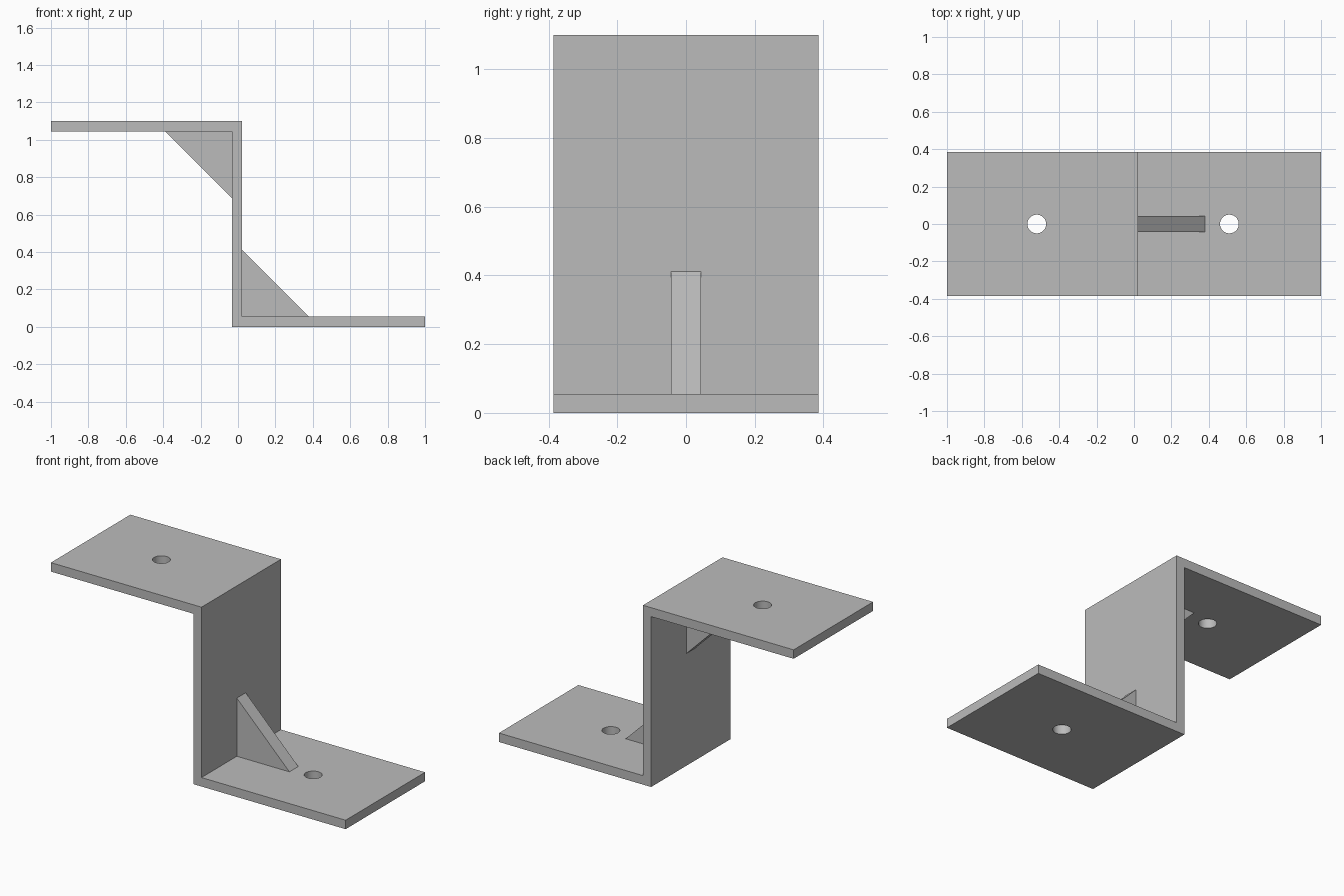
import bpy
import bmesh
from mathutils import Vector

cube = bpy.data.objects.get("Cube")
if cube:
    bpy.data.objects.remove(cube, do_unlink=True)

HALF_DEPTH = 0.385
GUSSET_HALF = 0.043
T = 0.055            # sheet thickness
H = 1.10             # overall height
WEB_L, WEB_R = -0.033, 0.022

steel = bpy.data.materials.new("plain_grey")
steel.use_nodes = True
grey = (0.5, 0.5, 0.5, 1)
steel.diffuse_color = grey
steel.node_tree.nodes["Principled BSDF"].inputs["Base Color"].default_value = grey


def extrude_profile(name, points, half):
    """Extrude an x-z outline symmetrically along y."""
    bm = bmesh.new()
    face = bm.faces.new([bm.verts.new((x, -half, z)) for x, z in points])
    moved = bmesh.ops.extrude_face_region(bm, geom=[face])["geom"]
    bmesh.ops.translate(bm, vec=Vector((0, 2 * half, 0)),
                        verts=[v for v in moved if isinstance(v, bmesh.types.BMVert)])
    bmesh.ops.recalc_face_normals(bm, faces=bm.faces)
    mesh = bpy.data.meshes.new(name)
    bm.to_mesh(mesh)
    bm.free()
    mesh.materials.append(steel)
    obj = bpy.data.objects.new(name, mesh)
    bpy.context.collection.objects.link(obj)
    return obj


# Z-shaped bent plate
bracket = extrude_profile("bracket_plate", [
    (WEB_L, 0), (1, 0), (1, T), (WEB_R, T),
    (WEB_R, H), (-1, H), (-1, H - T), (WEB_L, H - T)], HALF_DEPTH)

# Bolt holes through both flanges
for name, x, z in (("upper", -0.52, H - T / 2), ("lower", 0.51, T / 2)):
    bpy.ops.mesh.primitive_cylinder_add(vertices=48, radius=0.05, depth=4 * T,
                                        location=(x, 0, z))
    cutter = bpy.context.object
    cutter.name = name + "_hole_cutter"
    cutter.data.materials.append(steel)
    cut = bracket.modifiers.new(name + "_hole", "BOOLEAN")
    cut.operation = "DIFFERENCE"
    cut.solver = "EXACT"
    cut.object = cutter
    cutter.hide_render = True
    cutter.hide_set(True)

bpy.ops.object.select_all(action="DESELECT")
bpy.context.view_layer.objects.active = bracket
bracket.select_set(True)
for mod in list(bracket.modifiers):
    bpy.ops.object.modifier_apply(modifier=mod.name)
for obj in [o for o in bpy.data.objects if o.name.endswith("_hole_cutter")]:
    bpy.data.objects.remove(obj, do_unlink=True)
bpy.ops.object.shade_smooth_by_angle()

# Triangular stiffeners in the two inner corners
LEG = 0.357
for name, x, z, s in (("lower_gusset", WEB_R, T, 1), ("upper_gusset", WEB_L, H - T, -1)):
    extrude_profile(name, [(x, z), (x + s * LEG, z), (x, z + s * LEG)], GUSSET_HALF)
